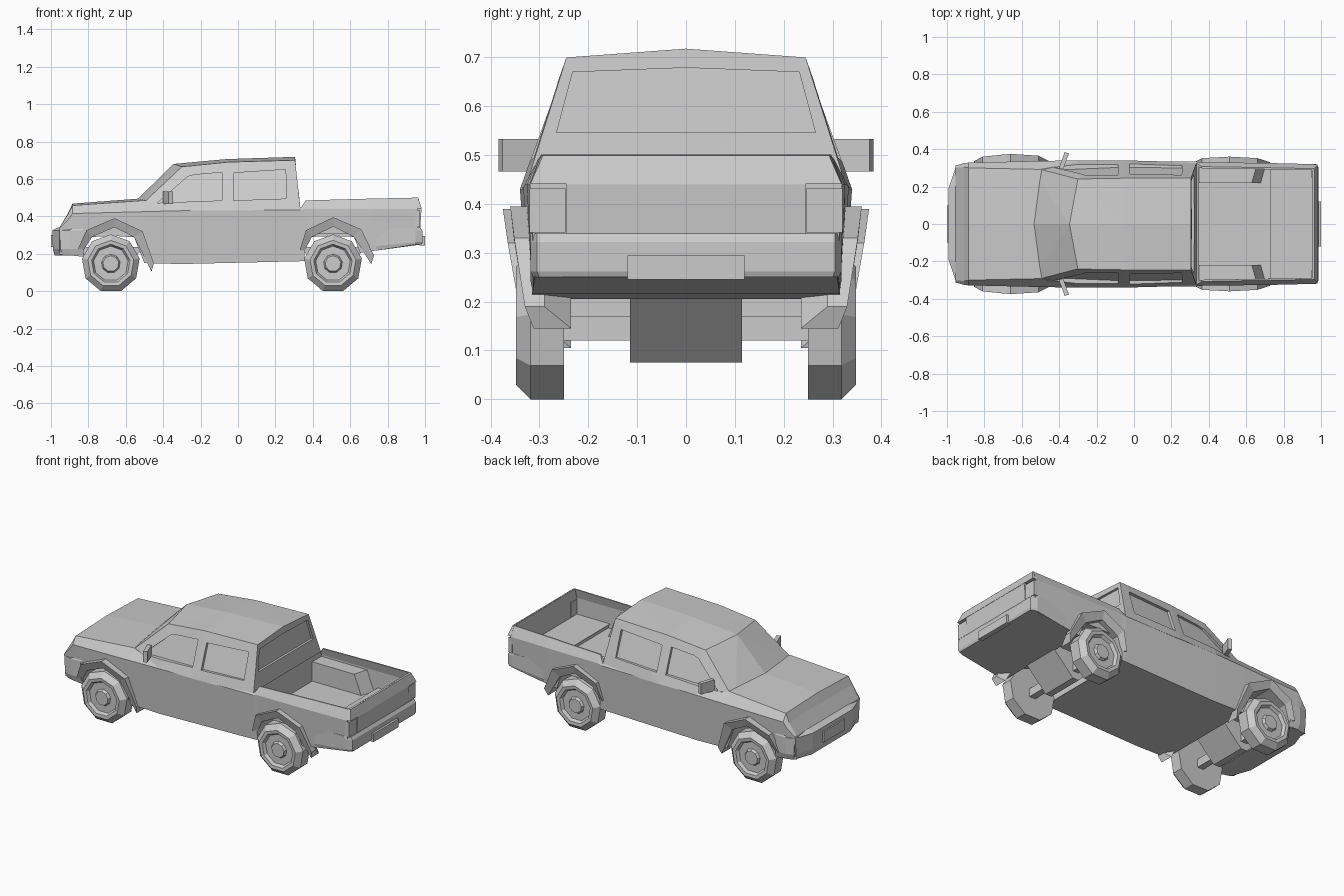
import bpy, bmesh, math
from mathutils import Matrix

if "Cube" in bpy.data.objects:
    bpy.data.objects.remove(bpy.data.objects["Cube"])


def loft(name, rings):
    """Skin a list of equal-length closed rings and cap both ends."""
    bm = bmesh.new()
    vs = [[bm.verts.new(p) for p in r] for r in rings]
    n = len(rings[0])
    for a, b in zip(vs, vs[1:]):
        for i in range(n):
            j = (i + 1) % n
            bm.faces.new((a[i], a[j], b[j], b[i]))
    bm.faces.new(vs[0])
    bm.faces.new(vs[-1][::-1])
    bmesh.ops.recalc_face_normals(bm, faces=bm.faces)
    me = bpy.data.meshes.new(name)
    bm.to_mesh(me)
    bm.free()
    ob = bpy.data.objects.new(name, me)
    bpy.context.collection.objects.link(ob)
    return ob


def prism_y(name, pts, y0, y1):
    """Extrude an (x, z) outline along y."""
    return loft(name, [[(x, y, z) for x, z in pts] for y in (y0, y1)])


def box(name, x0, x1, y0, y1, z0, z1):
    return prism_y(name, [(x0, z0), (x1, z0), (x1, z1), (x0, z1)], y0, y1)


def cut(ob, cutter):
    m = ob.modifiers.new("cut", "BOOLEAN")
    m.operation = "DIFFERENCE"
    m.solver = "EXACT"
    m.object = cutter
    bpy.context.view_layer.objects.active = ob
    bpy.ops.object.modifier_apply(modifier=m.name)
    bpy.data.objects.remove(cutter)


def sym(half):
    """Close a half outline whose points have y >= 0."""
    return half + [(x, -y, z) for x, y, z in reversed(half) if y > 0]


# lower body: x, bottom z, bottom y, belt y, belt z, top y, top z, crown z
stations = [
    (-.955, .195, .30, .312, .335, .30, .34, .34),
    (-.91, .195, .312, .325, .38, .305, .41, .415),
    (-.885, .19, .315, .328, .415, .30, .458, .468),
    (-.50, .15, .32, .337, .425, .292, .485, .497),
    (-.30, .145, .32, .34, .43, .33, .44, .45),
    (.335, .16, .32, .333, .435, .325, .445, .445),
    (.362, .163, .32, .33, .44, .307, .485, .485),
    (.72, .215, .315, .326, .44, .301, .495, .495),
    (.96, .25, .31, .32, .44, .296, .50, .50)]
body = loft("body", [
    sym([(x, yb, zb), (x, yk, zk), (x, yt, zt), (x, 0, zc)])
    for x, zb, yb, yk, zk, yt, zt, zc in stations])
# bed cavity with thin leaning walls
cut(body, loft("bed_cutter", [
    [(x, s * y, z) for s, z, y in ((-1, .312, .308), (1, .312, .308), (1, .44, .308),
     (1, .50, t), (1, .7, t), (-1, .7, t), (-1, .50, t), (-1, .44, .308))]
    for x, t in ((.347, .295), (.952, .289))]))

# wheel arches: outer and inner (x, z) outlines, flare reach in y
arches = {
    "front": (-.68, [(-.856, .225), (-.81, .326), (-.66, .39), (-.51, .32), (-.45, .15)],
              [(-.825, .22), (-.78, .29), (-.66, .342), (-.555, .288), (-.462, .105)],
              [.335, .36, .375, .365, .335]),
    "rear": (.508, [(.33, .22), (.364, .326), (.51, .395), (.66, .33), (.727, .19)],
             [(.355, .215), (.395, .29), (.51, .345), (.62, .29), (.712, .145)],
             [.335, .352, .36, .352, .33])}
for end, (cx, outer, inner, reach) in arches.items():
    hole = [(inner[0][0], .05)] + inner[:4] + [(inner[4][0], .05)]
    for s in (1, -1):
        cut(body, prism_y("arch_cutter", hole, s * .225, s * .5))
    cut(body, prism_y("tunnel_cutter", [(x, min(z, .295)) for x, z in hole], -.23, .23))

    # axle and drive housing
    box(end + "_axle", cx - .02, cx + .02, -.26, .26, .12, .17)
    prism_y(end + "_drive_housing", [(cx - .18, .235), (cx - .02, .075),
            (cx + .02, .075), (cx + .18, .235)], -.115, .115)

    for s in (1, -1):
        side = "left" if s < 0 else "right"
        # fender flare with mud flap tip
        loft(f"{end}_{side}_flare", [
            [(xo, s * .29, zo), (xo, s * y, zo), (xi, s * (y - .018), zi), (xi, s * .235, zi)]
            for (xo, zo), (xi, zi), y in zip(outer, inner, reach)])
        # nine-sided wheel: tyre, rim recess and hub
        rings = []
        for y, r in [(.25, .147), (.318, .147), (.348, .117), (.346, .098),
                     (.328, .088), (.328, .048), (.343, .04)]:
            r /= math.cos(math.pi / 9)
            rings.append([(cx + r * math.sin(a), s * y, .147 + r * math.cos(a))
                          for a in [k * math.tau / 9 for k in range(9)]])
        loft(f"{end}_{side}_wheel", rings)

# cab: base ring, eave ring, then raised roof ridge through the eave centre points
base = [(-.60, 0, .43), (-.55, .305, .43), (-.30, .338, .43), (-.05, .34, .43),
        (.335, .33, .43), (.335, 0, .43)]
eave = [(-.345, 0, .68), (-.30, .24, .665), (-.28, .241, .667), (-.05, .245, .69),
        (.305, .245, .70), (.305, 0, .718)]
cab = loft("cab", [sym(base), sym(eave)])
bm = bmesh.new()
bm.from_mesh(cab.data)
bm.verts.ensure_lookup_table()
n = len(sym(base))
top = bm.verts[n:2 * n]
roof = next(f for f in bm.faces if set(f.verts) == set(top))
bm.faces.remove(roof)
ridge = bm.verts.new((-.06, 0, .706))
for f in ([0, 1, 2, 3], [3, 4, 5], [5, 6, 7], [7, 8, 9, 0]):
    bm.faces.new([top[i] for i in f] + [ridge])
bmesh.ops.triangulate(bm, faces=[f for f in bm.faces if len(f.verts) > 3])
bmesh.ops.recalc_face_normals(bm, faces=bm.faces)
bm.to_mesh(cab.data)
bm.free()


def cab_side(x, z):
    """Half width of the cab wall."""
    lean = .365 + max(0, -.05 - x) * .18
    return .339 - (z - .43) * lean - max(0, -.30 - x) * .13


# recessed side windows
panes = [[(-.43, .472), (-.27, .612), (-.235, .622), (-.085, .635), (-.085, .485)],
         [(-.025, .485), (-.025, .632), (.255, .65), (.257, .495)]]
for s in (1, -1):
    for pane in panes:
        cut(cab, loft("window_cutter", [
            [(x, s * (cab_side(x, z) + d), z) for x, z in pane] for d in (-.016, .06)]))
# recessed rear window
rear = [(-.265, .546), (.265, .546), (.232, .67), (0, .679), (-.232, .67)]
cut(cab, loft("rear_window_cutter", [
    [(.335 - (z - .43) * .11 + d, y, z) for y, z in rear] for d in (-.014, .06)]))

# mirrors, bed wheel housings and tail lights
for s in (1, -1):
    side = "left" if s < 0 else "right"
    m = box(side + "_mirror", -.012, .012, -.045, .045, -.033, .033)
    m.data.transform(Matrix.Translation((-.375, s * .338, .50))
                     @ Matrix.Rotation(-s * .35, 4, "Z"))
    loft(side + "_bed_housing", [
        [(.345, s * y, .305), (.345, s * y, .43), (.63 + k, s * y, .43), (.68 + k, s * y, .305)]
        for y, k in ((.22, 0), (.309, .025))])
    box(side + "_tail_light", .95, .974, s * .247, s * .32, .342, .432)

# tailgate
loft("tailgate", [[(.954, y, .498), (.963, y, .497), (.981, y, .44),
                   (.974, y, .335), (.954, y, .335)] for y in (-.246, .246)])
loft("tailgate_cap", [[(.954, s * .297, .501), (.964, s * .293, .499), (.982, s * .318, .442),
                       (.954, s * .32, .442)] for s in (-1, 1)])

# bumpers: layered plan outlines
plan_f = [(-.992, .19), (-.95, .312), (-.90, .327), (-.835, .327)]
loft("front_bumper", [[(x + dx, y * k, z) for x, y in plan_f]
                      + [(x + dx, -y * k, z) for x, y in reversed(plan_f)]
                      for z, dx, k in ((.19, .012, .97), (.225, .002, 1), (.325, 0, 1), (.34, .03, .98))])
plan_r = [(.74, .318), (.95, .318), (.987, .305)]
loft("rear_bumper", [[(x + dx, y * k, z + (min(x, .95) - .95) * sl) for x, y in plan_r]
                     + [(x + dx, -y * k, z + (min(x, .95) - .95) * sl) for x, y in reversed(plan_r)]
                     for z, dx, k, sl in ((.25, -.005, .985, .16), (.262, .0, 1, .1),
                                          (.322, 0, 1, 0), (.34, -.012, 1, 0))])
# blank plates
box("front_plate", -1.0, -.98, -.10, .10, .235, .30)
box("rear_plate", .97, 1.0, -.12, .12, .245, .295)
